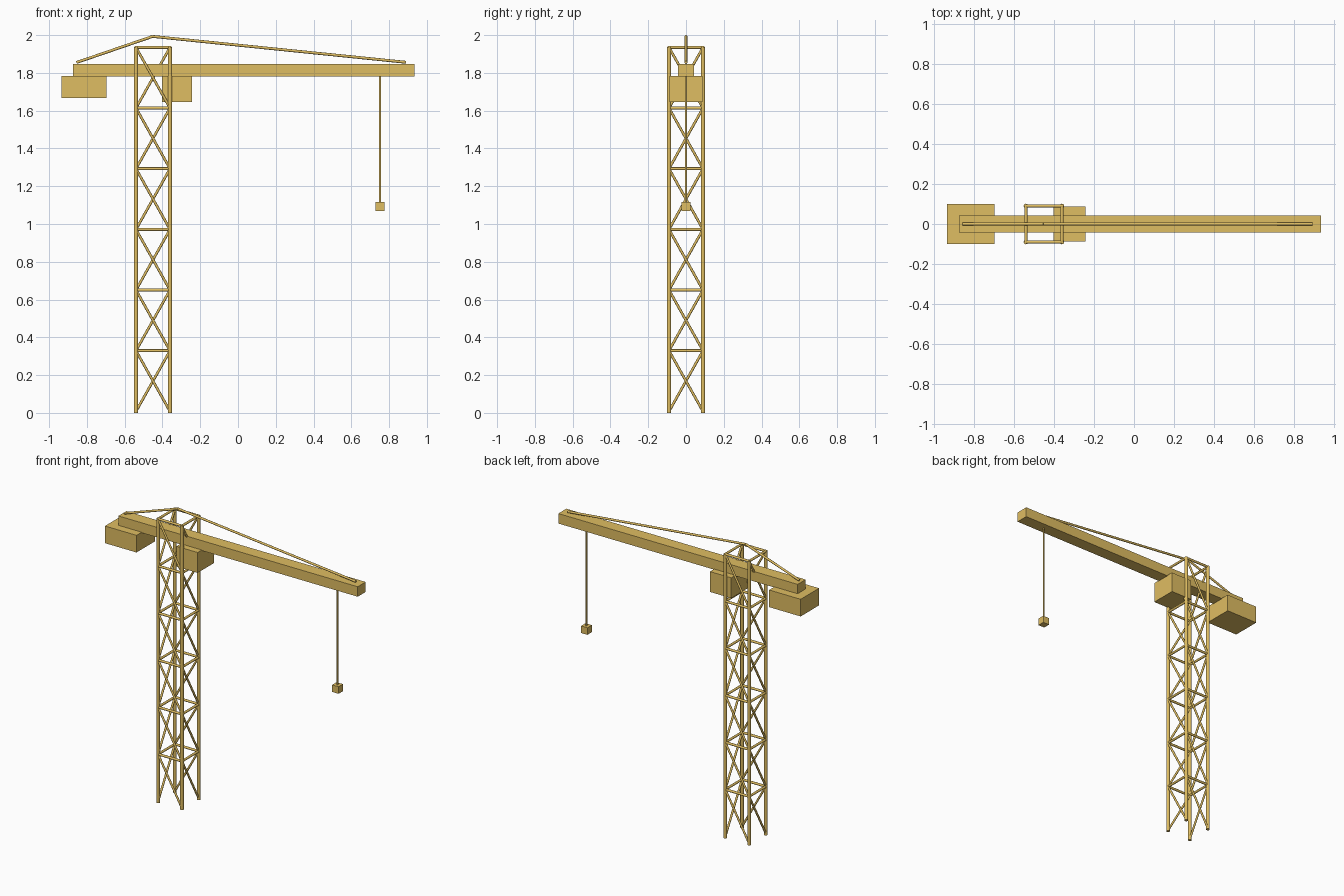
import bpy
import math
from mathutils import Vector

if "Cube" in bpy.data.objects:
    bpy.data.objects.remove(bpy.data.objects["Cube"])

mat = bpy.data.materials.new("crane_yellow")
mat.diffuse_color = (0.74, 0.51, 0.122, 1)
mat.use_nodes = True
mat.node_tree.nodes["Principled BSDF"].inputs["Base Color"].default_value = mat.diffuse_color


def finish(name):
    o = bpy.context.object
    o.name = name
    o.data.materials.append(mat)
    return o


def box(name, x0, x1, hy, z0, z1):
    bpy.ops.mesh.primitive_cube_add(size=1, location=((x0 + x1) / 2, 0, (z0 + z1) / 2))
    o = finish(name)
    o.scale = (x1 - x0, 2 * hy, z1 - z0)
    return o


def bar(name, a, b, r, sides=12):
    a, b = Vector(a), Vector(b)
    d = b - a
    bpy.ops.mesh.primitive_cylinder_add(vertices=sides, radius=r, depth=d.length, location=(a + b) / 2)
    o = finish(name)
    o.rotation_euler = d.to_track_quat('Z', 'Y').to_euler()
    bpy.ops.object.shade_smooth_by_angle(angle=math.radians(40))
    return o


# lattice tower: four legs, rings and one diagonal per side of each bay
CX, H, BASE, TOP, BAYS = -0.45, 0.09, 0.008, 1.935, 6
corners = [(CX - H, -H), (CX + H, -H), (CX + H, H), (CX - H, H)]
step = (TOP - BASE) / BAYS
for i, c in enumerate(corners):
    n = corners[(i + 1) % 4]
    bar(f"tower_leg_{i}", (*c, 0), (*c, TOP + 0.003), 0.0115)
    for j in range(BAYS):
        z0, z1 = BASE + j * step, BASE + (j + 1) * step
        bar(f"tower_ring_{i}_{j}", (*c, z1), (*n, z1), 0.008)
        bar(f"tower_brace_{i}_{j}", (*c, z1), (*n, z0), 0.007)

# jib, counterweight and cab
box("jib", -0.873, 0.934, 0.043, 1.78, 1.848)
box("counterweight", -0.935, -0.697, 0.099, 1.667, 1.784)
box("cab", -0.403, -0.243, 0.088, 1.645, 1.784)

# tie rods
bar("rear_tie", (-0.855, 0, 1.855), (-0.452, 0, 1.993), 0.0075)
bar("front_tie", (-0.452, 0, 1.993), (0.89, 0, 1.856), 0.0075)

# hoist rope and hook block
bar("hoist_rope", (0.752, 0, 1.79), (0.752, 0, 1.10), 0.0055)
box("hook_block", 0.728, 0.776, 0.024, 1.068, 1.116)
